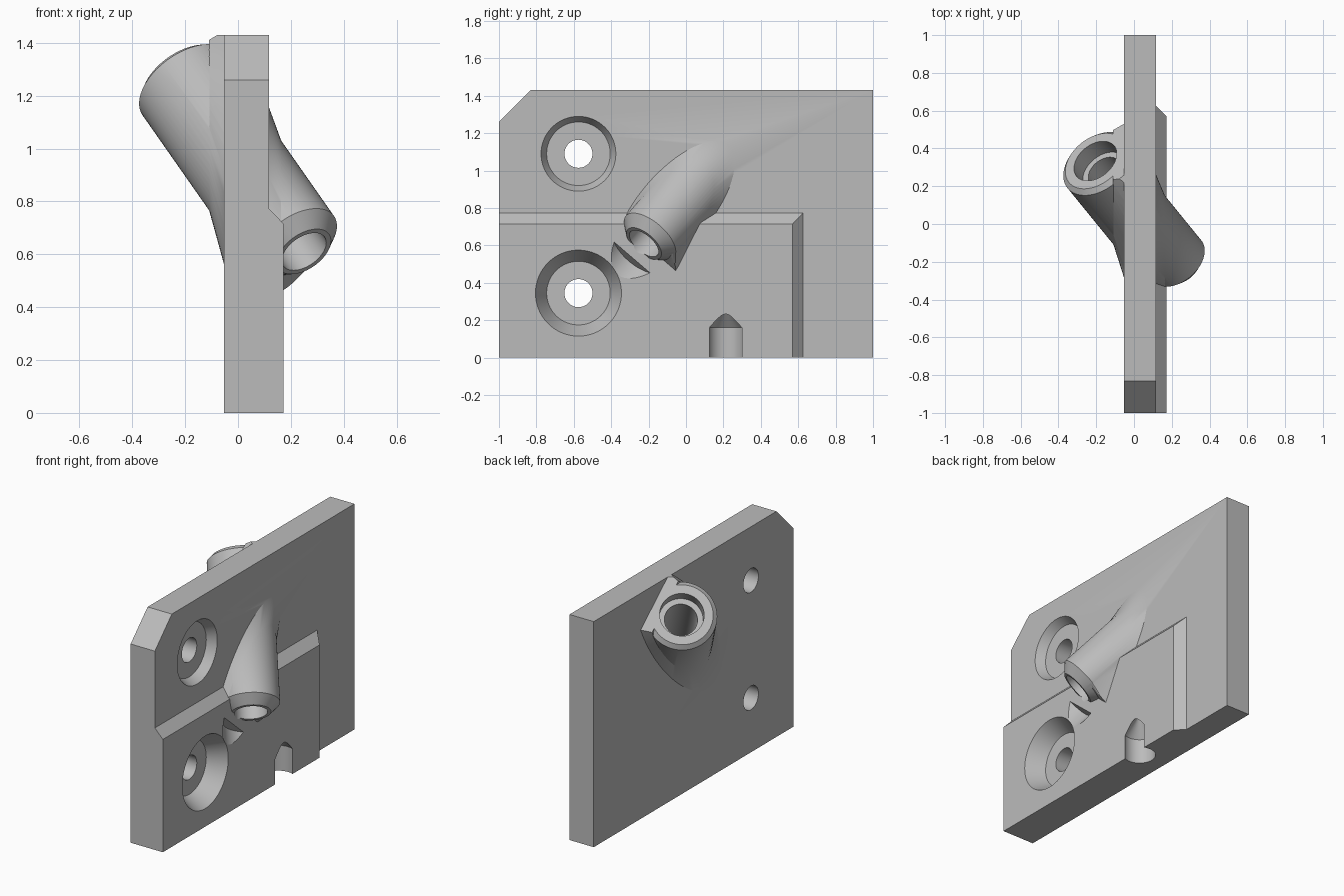
import bpy, bmesh
from math import sin, cos, tau
from mathutils import Vector

if "Cube" in bpy.data.objects:
    bpy.data.objects.remove(bpy.data.objects["Cube"])

grey = bpy.data.materials.new("plain grey")
grey.use_nodes = True
grey.diffuse_color = (0.5, 0.5, 0.5, 1)
grey.node_tree.nodes["Principled BSDF"].inputs["Base Color"].default_value = (0.5, 0.5, 0.5, 1)

# Slanted tube axis: runs from the low outlet mouth back up to the high inlet mouth
AXIS = Vector((0.469, -0.576, -0.67)).normalized()
MOUTH = Vector((0.25, -0.225, 0.61))
INLET = MOUTH - AXIS * 0.97
ALONG = Vector((0, -AXIS.y, -AXIS.z)).normalized()
ACROSS = Vector((0, AXIS.z, -AXIS.y)).normalized()


def finish(name, bm, cuts=()):
    """Trim the solid by planes (point, outward normal) and make an object."""
    for point, normal in cuts:
        geom = bm.verts[:] + bm.edges[:] + bm.faces[:]
        bmesh.ops.bisect_plane(bm, geom=geom, plane_co=point, plane_no=normal,
                               clear_outer=True)
        bmesh.ops.holes_fill(bm, edges=[e for e in bm.edges if e.is_boundary])
    bmesh.ops.recalc_face_normals(bm, faces=bm.faces)
    mesh = bpy.data.meshes.new(name)
    bm.to_mesh(mesh)
    bm.free()
    mesh.materials.append(grey)
    obj = bpy.data.objects.new(name, mesh)
    bpy.context.collection.objects.link(obj)
    return obj


def loft(name, rings, cuts=()):
    """Skin a stack of point rings and cap both ends."""
    bm = bmesh.new()
    loops = [[bm.verts.new(p) for p in ring] for ring in rings]
    n = len(loops[0])
    for a, b in zip(loops, loops[1:]):
        for i in range(n):
            j = (i + 1) % n
            bm.faces.new((a[i], a[j], b[j], b[i]))
    bm.faces.new(loops[0][::-1])
    bm.faces.new(loops[-1])
    return finish(name, bm, cuts)


def circle(origin, direction, radius, t, n=64):
    side = direction.orthogonal().normalized()
    other = direction.cross(side)
    return [origin + direction * t + radius * (side * cos(tau * i / n) + other * sin(tau * i / n))
            for i in range(n)]


def turned(name, profile, origin=MOUTH, direction=AXIS, cuts=()):
    return loft(name, [circle(origin, direction, r, t) for r, t in profile], cuts)


def oval(x, a, b, n=64):
    """Oval around the tube axis, lying in a plane parallel to the plate."""
    c = MOUTH + AXIS * ((x - MOUTH.x) / AXIS.x)
    return [c + ALONG * a * cos(tau * i / n) + ACROSS * b * sin(tau * i / n) for i in range(n)]


def rect(x, y, z):
    return [(x, -1, 0), (x, y, 0), (x, y, z), (x, -1, z)]


def combine(target, tool, operation):
    mod = target.modifiers.new(tool.name, "BOOLEAN")
    mod.operation = operation
    mod.solver = "EXACT"
    mod.object = tool
    bpy.ops.object.select_all(action="DESELECT")
    bpy.context.view_layer.objects.active = target
    target.select_set(True)
    bpy.ops.object.modifier_apply(modifier=mod.name)
    bpy.data.objects.remove(tool)


# Back plate with one clipped top corner
plate = loft("mounting_plate", [[(x, -1, 0), (x, 1, 0), (x, 1, 1.43), (x, -0.83, 1.43), (x, -1, 1.26)]
                                for x in (-0.053, 0.117)])

# Raised pad with bevelled top and side
pad = loft("raised_pad", [rect(0.06, 0.625, 0.773), rect(0.117, 0.625, 0.773),
                          rect(0.173, 0.57, 0.715)])

# Slanted tube, thicker behind the plate
front_tube = turned("front_tube", [(0.17, -0.9), (0.17, -0.055), (0.115, 0)],
                    cuts=[(Vector((0, 0, 0)), Vector((-1, 0, 0)))])
back_tube = turned("back_tube", [(0.18, -0.97), (0.205, -0.945), (0.205, 0.1)],
                   cuts=[(Vector((0.05, 0, 0)), Vector((1, 0, 0)))])

# Flared collars where the tube meets the plate
front_collar = loft("front_collar", [oval(0.06, 0.445, 0.197), oval(0.117, 0.44, 0.193),
                                     oval(0.165, 0.36, 0.169)])
back_collar = loft("back_collar", [oval(-0.11, 0.434, 0.204), oval(-0.053, 0.6, 0.24),
                                   oval(0, 0.6, 0.24)],
                   cuts=[(INLET, -AXIS), (Vector((0, 0, 1.43)), Vector((0, 0, 1)))])

# Sloping support under the outlet
bm = bmesh.new()
for shift in (0, 0.1):
    for t in (-0.36, -0.057):
        for p in circle(MOUTH, AXIS, 0.168, t):
            bm.verts.new(p - Vector((shift, 0, shift)))
hull = bmesh.ops.convex_hull(bm, input=bm.verts[:])
bmesh.ops.delete(bm, geom=list({g for g in hull["geom_interior"] + hull["geom_unused"]
                                if isinstance(g, bmesh.types.BMVert)}), context="VERTS")
support = finish("outlet_support", bm, cuts=[(Vector((0.06, 0, 0)), Vector((-1, 0, 0)))])

for part in (pad, back_collar, back_tube, front_collar, support, front_tube):
    combine(plate, part, "UNION")

# Bore, inlet counterbore and clearance groove past the outlet
cutters = [turned("bore", [(0.095, -1.1), (0.095, 0.1)]),
           turned("counterbore", [(0.128, -1.1), (0.128, -0.87)]),
           turned("clearance", [(0.17, 0.05), (0.17, 0.4)])]

# Two tapered screw seats with through holes
OUT = Vector((1, 0, 0))
for z in (0.345, 1.09):
    spot = Vector((0, -0.575, z))
    cutters.append(turned("screw_hole", [(0.075, -0.2), (0.075, 0.3)], spot, OUT))
    cutters.append(turned("screw_seat", [(0.17, 0.061), (0.23, 0.173), (0.25, 0.21)], spot, OUT))

# Pointed pin socket open at the bottom edge
cutters.append(turned("pin_socket", [(0.095, -0.1), (0.095, 0.16), (0.001, 0.28)],
                      Vector((0.135, 0.212, 0)), Vector((0, 0, 1))))

for cutter in cutters:
    combine(plate, cutter, "DIFFERENCE")

bpy.ops.object.shade_smooth_by_angle(angle=0.45)
